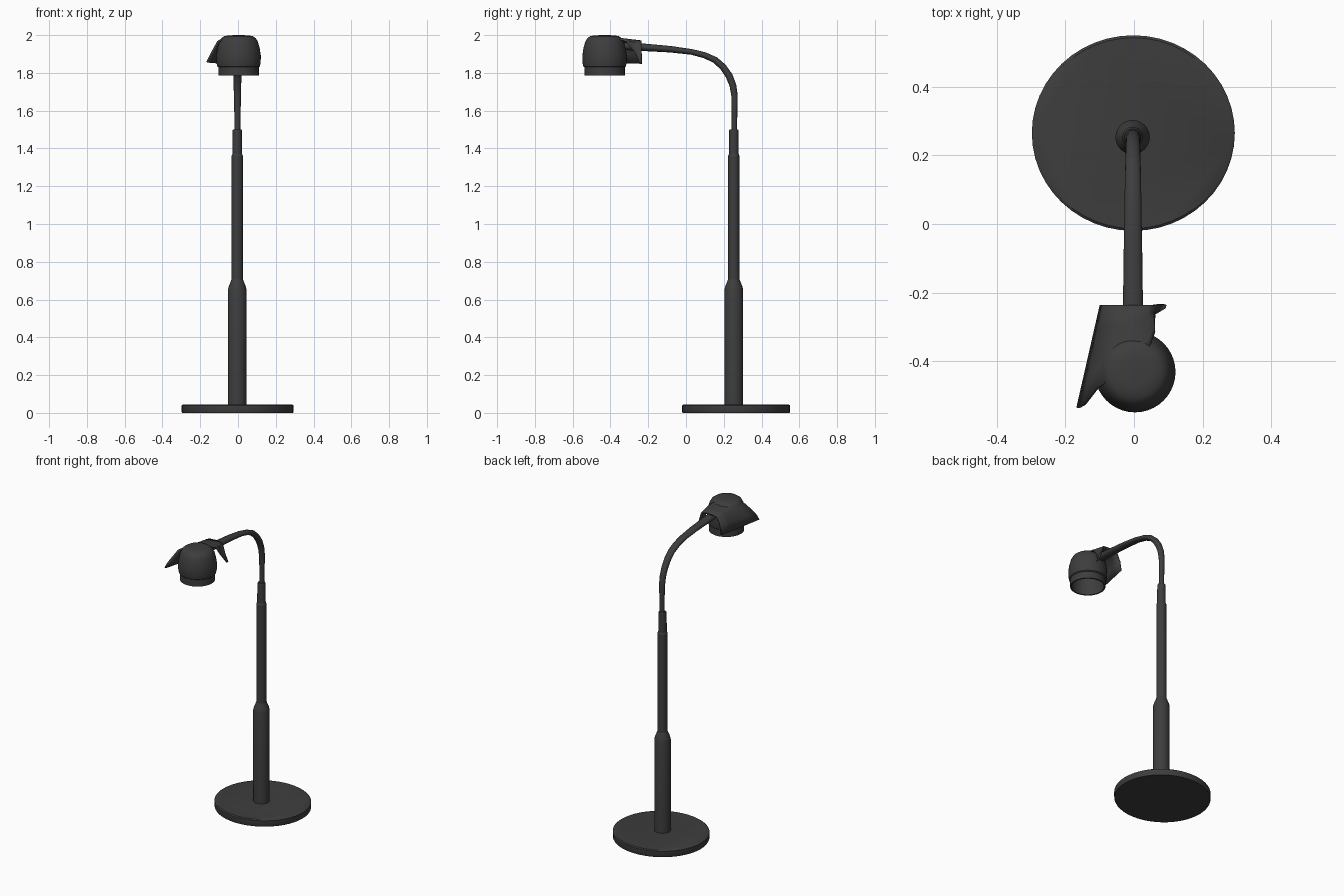
import bpy, bmesh, math
from mathutils import Vector

if "Cube" in bpy.data.objects:
    bpy.data.objects.remove(bpy.data.objects["Cube"])

grey = bpy.data.materials.new("dark grey metal")
grey.diffuse_color = (0.047, 0.047, 0.047, 1)
grey.use_nodes = True
grey.node_tree.nodes["Principled BSDF"].inputs["Base Color"].default_value = grey.diffuse_color


def finish(name, bm, angle=35):
    bmesh.ops.remove_doubles(bm, verts=bm.verts, dist=1e-5)
    bmesh.ops.recalc_face_normals(bm, faces=bm.faces)
    me = bpy.data.meshes.new(name)
    bm.to_mesh(me)
    bm.free()
    me.materials.append(grey)
    ob = bpy.data.objects.new(name, me)
    bpy.context.collection.objects.link(ob)
    bpy.ops.object.select_all(action='DESELECT')
    ob.select_set(True)
    bpy.context.view_layer.objects.active = ob
    bpy.ops.object.shade_smooth_by_angle(angle=math.radians(angle))
    return ob


def loft(bm, rings, cap=True):
    vs = [[bm.verts.new(p) for p in r] for r in rings]
    n = len(vs[0])
    for a, b in zip(vs, vs[1:]):
        for i in range(n):
            j = (i + 1) % n
            bm.faces.new((a[i], a[j], b[j], b[i]))
    if cap:
        bm.faces.new(vs[0])
        bm.faces.new(vs[-1])


def lathe(name, profile, cx, cy, sides=32, sx=1.0, cap=True, angle=35):
    rings = [[(cx + sx * r * math.cos(2 * math.pi * i / sides),
               cy + r * math.sin(2 * math.pi * i / sides), z) for i in range(sides)]
             for r, z in profile]
    bm = bmesh.new()
    loft(bm, rings, cap)
    return finish(name, bm, angle)


# Base disc and stepped pole
lathe("base", [(0.283, 0), (0.285, 0.004), (0.285, 0.04), (0.278, 0.045)], -0.002, 0.265, 48, 1.038)
lathe("pole", [(0.05, 0.04), (0.05, 0.65), (0.045, 0.67), (0.031, 0.705), (0.03, 1.36),
               (0.026, 1.37), (0.025, 1.495), (0.022, 1.50)], -0.004, 0.253, 24, angle=20)

# Gooseneck arm: y, z, half width, half thickness
path = [(0.256, 1.49, 0.015, 0.014), (0.257, 1.60, 0.017, 0.015), (0.257, 1.68, 0.019, 0.017),
        (0.248, 1.735, 0.020, 0.018), (0.228, 1.785, 0.021, 0.019), (0.197, 1.83, 0.022, 0.018),
        (0.155, 1.868, 0.023, 0.017), (0.10, 1.893, 0.024, 0.016), (0.03, 1.911, 0.025, 0.015),
        (-0.08, 1.925, 0.027, 0.017), (-0.23, 1.936, 0.029, 0.020), (-0.34, 1.942, 0.030, 0.020)]
rings = []
for k, (y, z, w, t) in enumerate(path):
    a, b = path[max(k - 1, 0)], path[min(k + 1, len(path) - 1)]
    d = Vector((0, b[0] - a[0], b[1] - a[1])).normalized()
    normal = Vector((0, d.z, -d.y))
    rings.append([Vector((-0.003 + w * math.cos(u), y, z)) + normal * t * math.sin(u)
                  for u in (2 * math.pi * i / 16 for i in range(16))])
bm = bmesh.new()
loft(bm, rings)
finish("gooseneck_arm", bm, 50)

# Lamp head: domed shell with a lower lip and hollow inside
lathe("lamp_head", [(0.0, 2.0), (0.045, 1.999), (0.075, 1.995), (0.092, 1.983), (0.103, 1.963),
                    (0.112, 1.93), (0.118, 1.89), (0.117, 1.855), (0.113, 1.835), (0.107, 1.83),
                    (0.107, 1.785), (0.098, 1.785), (0.098, 1.86), (0.085, 1.93), (0.0, 1.95)],
      0.003, -0.431, 40, cap=False)

# Lopsided cowl joining arm and head: long wing on the left, short flap on the right
back = [(-0.10, -0.236, 1.85), (-0.09, -0.236, 1.91), (-0.068, -0.236, 1.958), (-0.045, -0.236, 1.969),
        (0.0, -0.236, 1.972), (0.04, -0.236, 1.969), (0.056, -0.236, 1.955), (0.072, -0.236, 1.90),
        (0.095, -0.236, 1.85)]
front = [(-0.168, -0.535, 1.858), (-0.150, -0.525, 1.895), (-0.110, -0.475, 1.968), (-0.08, -0.46, 1.986),
         (0.0, -0.43, 1.995), (0.045, -0.36, 1.988), (0.062, -0.315, 1.97), (0.060, -0.265, 1.90),
         (0.092, -0.246, 1.85)]
bm = bmesh.new()
rows = [[bm.verts.new(Vector(a).lerp(Vector(b), k / 4)) for a, b in zip(back, front)] for k in range(5)]
for a, b in zip(rows, rows[1:]):
    for i in range(len(a) - 1):
        bm.faces.new((a[i], a[i + 1], b[i + 1], b[i]))
cowl = finish("cowl", bm, 40)
# make the sheet normals point up so its thickness grows inward
if sum(p.normal.z for p in cowl.data.polygons) < 0:
    cowl.data.flip_normals()
mod = cowl.modifiers.new("thickness", 'SOLIDIFY')
mod.thickness = 0.01
mod.offset = -1
